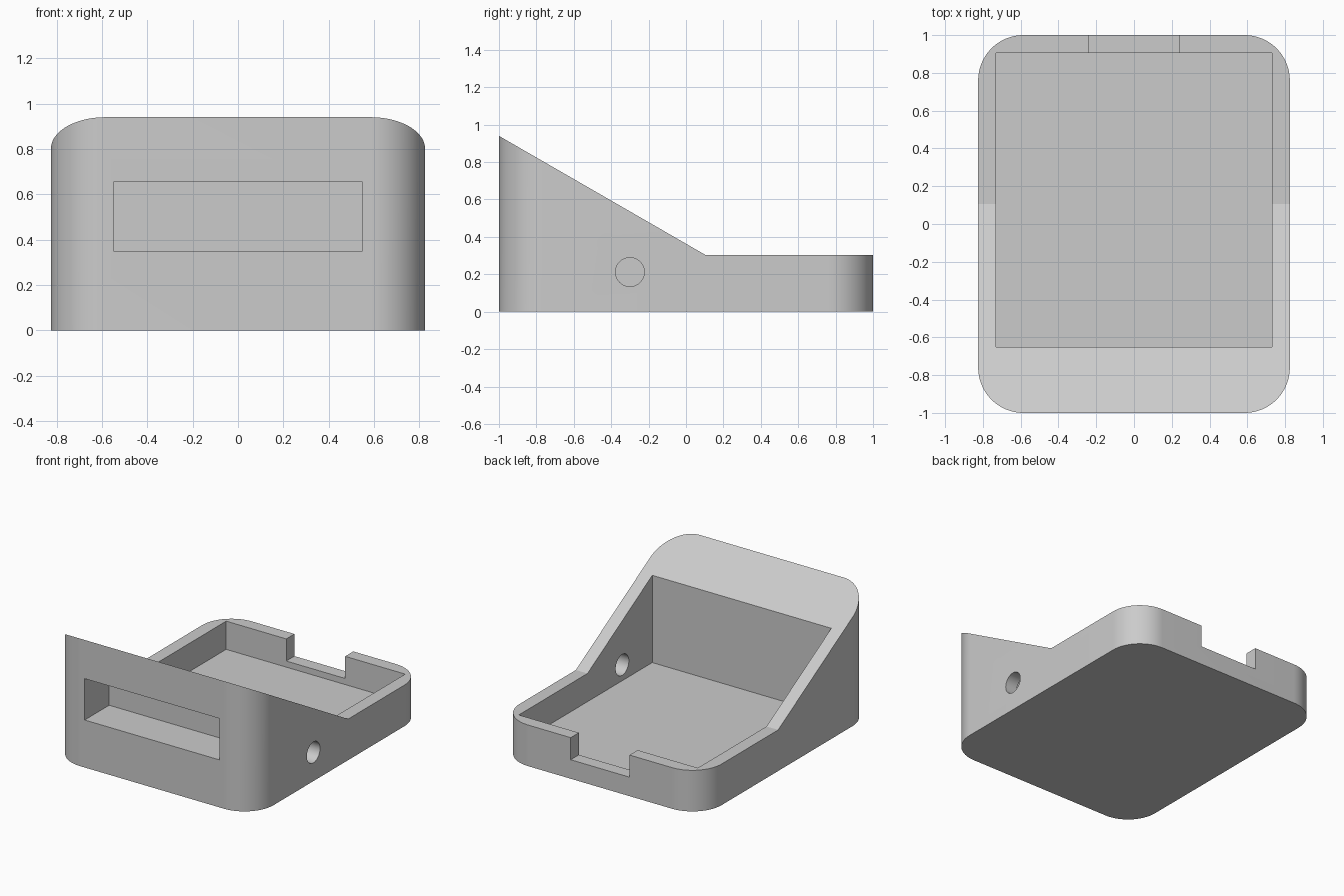
import bpy, bmesh, math
from mathutils import Matrix, Vector

cube = bpy.data.objects.get("Cube")
if cube:
    bpy.data.objects.remove(cube, do_unlink=True)

# Overall measurements
HALF_W, HALF_L, RADIUS = 0.825, 1.0, 0.24
TOP, RIM, CREASE_Y = 0.94, 0.303, 0.105
FLOOR = 0.095

grey = bpy.data.materials.new("plain_grey")
grey.use_nodes = True
colour = (0.6, 0.6, 0.6, 1)
grey.diffuse_color = colour
grey.node_tree.nodes["Principled BSDF"].inputs["Base Color"].default_value = colour


def to_object(name, bm):
    bmesh.ops.recalc_face_normals(bm, faces=bm.faces)
    mesh = bpy.data.meshes.new(name)
    bm.to_mesh(mesh)
    bm.free()
    mesh.materials.append(grey)
    obj = bpy.data.objects.new(name, mesh)
    bpy.context.collection.objects.link(obj)
    return obj


def prism(name, points, along):
    """Extrude a closed outline along a vector."""
    bm = bmesh.new()
    face = bm.faces.new([bm.verts.new(p) for p in points])
    result = bmesh.ops.extrude_face_region(bm, geom=[face], use_keep_orig=True)
    moved = [g for g in result["geom"] if isinstance(g, bmesh.types.BMVert)]
    bmesh.ops.translate(bm, verts=moved, vec=Vector(along))
    return to_object(name, bm)


def box(name, low, high):
    x0, y0, z0 = low
    x1, y1, z1 = high
    outline = [(x0, y0, z0), (x1, y0, z0), (x1, y1, z0), (x0, y1, z0)]
    return prism(name, outline, (0, 0, z1 - z0))


def cut(target, cutter):
    """Subtract the cutter, then discard it."""
    cutter.hide_render = True
    mod = target.modifiers.new("cut", "BOOLEAN")
    mod.operation, mod.solver, mod.object = "DIFFERENCE", "EXACT", cutter
    bpy.context.view_layer.objects.active = target
    bpy.ops.object.modifier_apply(modifier=mod.name)
    bpy.data.objects.remove(cutter, do_unlink=True)


# Body: rounded rectangle footprint
SEGMENTS = 24
outline = []
for corner, (sx, sy) in enumerate([(1, 1), (-1, 1), (-1, -1), (1, -1)]):
    for i in range(SEGMENTS + 1):
        a = math.pi / 2 * (corner + i / SEGMENTS)
        outline.append((sx * (HALF_W - RADIUS) + RADIUS * math.cos(a),
                        sy * (HALF_L - RADIUS) + RADIUS * math.sin(a), 0))
body = prism("stand_body", outline, (0, 0, TOP + 0.1))

# Sloping top that levels out into a low rim
slope = (TOP - RIM) / (CREASE_Y + HALF_L)
profile = [(-1.2, TOP + 0.2 * slope), (CREASE_Y, RIM), (1.2, RIM), (1.2, 2), (-1.2, 2)]
cut(body, prism("slope_cutter", [(-1, y, z) for y, z in profile], (2, 0, 0)))

# Open tray
cut(body, box("tray_cutter", (-0.73, -0.65, FLOOR), (0.73, 0.905, 2)))

# Blind slot in the front wall
cut(body, box("front_slot_cutter", (-0.55, -1.2, 0.35), (0.55, -0.715, 0.655)))

# Notch in the back rim
cut(body, box("back_notch_cutter", (-0.24, 0.85, 0.14), (0.24, 1.2, 1)))

# Round hole through the left wall
bm = bmesh.new()
place = Matrix.Translation((0.8, -0.3, 0.212)) @ Matrix.Rotation(math.pi / 2, 4, "Y")
bmesh.ops.create_cone(bm, cap_ends=True, segments=48, radius1=0.077, radius2=0.077,
                      depth=0.4, matrix=place)
cut(body, to_object("side_hole_cutter", bm))

# Smooth rounded corners, crisp edges
bpy.ops.object.select_all(action="DESELECT")
body.select_set(True)
bpy.context.view_layer.objects.active = body
bpy.ops.object.shade_smooth_by_angle(angle=math.radians(20))
